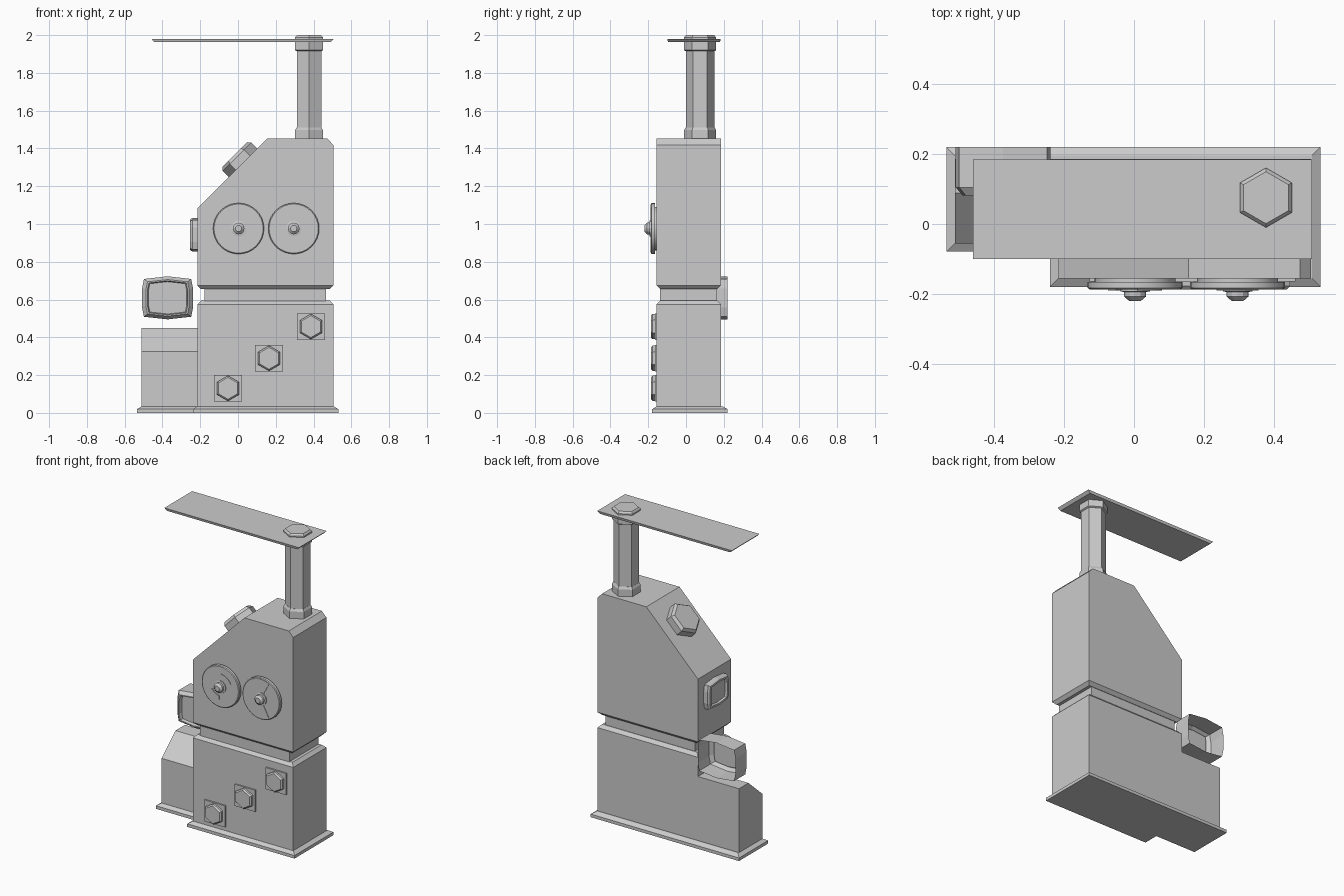
import bpy, bmesh, math
from mathutils import Vector

if "Cube" in bpy.data.objects:
    bpy.data.objects.remove(bpy.data.objects["Cube"])

X, Y, Z = Vector((1, 0, 0)), Vector((0, 1, 0)), Vector((0, 0, 1))


def stack(name, origin, u, v, outline, layers, open_back=False, smooth=False, bevel=None):
    """Loft a 2D outline along u x v; layers are (scale, height) pairs."""
    n = u.cross(v)
    o = Vector(origin)
    bm = bmesh.new()
    rings = []
    for s, h in layers:
        pts = outline(s) if callable(outline) else [(a * s, b * s) for a, b in outline]
        rings.append([bm.verts.new(o + u * a + v * b + n * h) for a, b in pts])
    for r0, r1 in zip(rings, rings[1:]):
        for i in range(len(r0)):
            j = (i + 1) % len(r0)
            bm.faces.new((r0[i], r0[j], r1[j], r1[i]))
    if not open_back:
        bm.faces.new(rings[0][::-1])
    bm.faces.new(rings[-1])
    bmesh.ops.recalc_face_normals(bm, faces=bm.faces)
    if bevel:
        z, width = bevel
        edges = [e for e in bm.edges if all(abs(w.co.z - z) < 1e-4 for w in e.verts)]
        bmesh.ops.bevel(bm, geom=edges, offset=width, segments=1, affect='EDGES')
    me = bpy.data.meshes.new(name)
    bm.to_mesh(me)
    bm.free()
    ob = bpy.data.objects.new(name, me)
    bpy.context.collection.objects.link(ob)
    if smooth:
        bpy.ops.object.select_all(action='DESELECT')
        ob.select_set(True)
        bpy.context.view_layer.objects.active = ob
        bpy.ops.object.shade_smooth_by_angle(angle=math.radians(30))
    return ob


def ngon(n, phase=0.0):
    return [(math.cos(math.tau * i / n + phase), math.sin(math.tau * i / n + phase)) for i in range(n)]


def rect(x0, x1, y0, y1):
    return [(x0, y0), (x1, y0), (x1, y1), (x0, y1)]


def sector(r0, r1, a0, a1, n=8):
    angs = [math.radians(a0 + (a1 - a0) * i / n) for i in range(n + 1)]
    return ([(r1 * math.cos(a), r1 * math.sin(a)) for a in angs] +
            [(r0 * math.cos(a), r0 * math.sin(a)) for a in reversed(angs)])


def plinth(m):
    # L-shaped footprint, grown by margin m
    return [(-.51 - m, -.055 - m), (-.215 - m, -.055 - m), (-.215 - m, -.155 - m),
            (.507 + m, -.155 - m), (.507 + m, .195 + m), (-.51 - m, .195 + m)]


# Base flange
stack("base_flange", (0, 0, 0), X, Y, plinth, [(.024, 0), (.024, .02), (0, .035)])

# Lower cabinet with chamfered top, and the neck above it
stack("lower_cabinet", (0, 0, .03), X, Y, rect(-.215, .505, -.155, .185), [(1, 0), (1, .565)],
      bevel=(.595, .02))
stack("neck", (0, 0, .58), X, Y, rect(-.177, .465, -.137, .162), [(1, 0), (1, .09)])

# Low side cabinet with a sloped front
stack("side_cabinet", (-.51, 0, 0), Y, Z,
      [(-.055, .03), (.185, .03), (.185, .45), (.088, .45), (-.055, .325)], [(1, 0), (1, .30)])

# Upper cabinet with slanted shoulder
stack("upper_cabinet", (0, .185, 0), X, Z,
      [(-.215, .655), (.505, .655), (.505, 1.418), (.473, 1.452), (.155, 1.452), (-.215, 1.082)],
      [(1, 0), (1, .34)], bevel=(.655, .02))

# Hexagonal chimney with collars and the flat top plate
HEX_Y = ngon(6, math.pi / 6)
PIPE = (.376, .075, 0)
stack("pipe", PIPE, X, Y, HEX_Y, [(.075, 1.44), (.075, 1.95)])
stack("pipe_lower_collar", PIPE, X, Y, HEX_Y, [(.085, 1.44), (.085, 1.497), (.076, 1.512)])
stack("pipe_upper_collar", PIPE, X, Y, HEX_Y, [(.076, 1.915), (.085, 1.92), (.085, 1.988), (.074, 2.0)])
stack("top_plate", (.0245, .0425, 0), X, Y, rect(-.483, .483, -.142, .142), [(.965, 1.963), (1, 1.98)])

# Hexagonal cap on the slanted shoulder
slope = Vector((1, 0, 1)).normalized()
stack("shoulder_cap", (.03, .015, 1.32), slope, Y, ngon(6),
      [(.107, -.01), (.107, .05), (.092, .068)])

# Bulged screens: a small one on the side, a larger open-backed one
TV = [(.135, -.05), (.135, .05), (.125, .1), (0, .114), (-.125, .1),
      (-.135, .05), (-.135, -.05), (-.125, -.1), (0, -.114), (.125, -.1)]
stack("side_screen", (-.21, .02, .943), -Y, Z, [(a * .78, b * .78) for a, b in TV],
      [(1, 0), (1, .032), (.92, .043), (.78, .043), (.74, .03)])
stack("rear_screen", (-.373, .219, .609), X, Z, TV,
      [(1, 0), (1, .115), (.85, .138), (.79, .138), (.75, .118)], open_back=True)

# Two round dials with hubs and raised markings
for side, cx, marks in (("left", .003, [(.06, .085, 25, 85), (.06, .085, 205, 265)]),
                        ("right", .295, [(.042, .128, 62, 118), (.042, .128, 242, 298)])):
    c = (cx, 0, .976)
    stack(side + "_dial_backing", c, X, Z, ngon(32), [(.115, .15), (.115, .168)], smooth=True)
    stack(side + "_dial", c, X, Z, ngon(32), [(.135, .165), (.135, .182), (.13, .186)], smooth=True)
    stack(side + "_dial_hub", c, X, Z, ngon(12),
          [(.042, .18), (.042, .192), (.031, .194), (.031, .207), (.017, .219)])
    for i, m in enumerate(marks):
        stack(f"{side}_dial_mark_{i + 1}", c, X, Z, sector(*m), [(1, .183), (1, .189)])

# Diagonal row of hexagonal bolts on square plates
for i, (bx, bz) in enumerate(((.386, .457), (.164, .289), (-.053, .13))):
    c = (bx, 0, bz)
    stack(f"bolt_plate_{i + 1}", c, X, Z, rect(-.074, .074, -.07, .07), [(1, .15), (1, .164)])
    stack(f"bolt_{i + 1}", c, X, Z, HEX_Y, [(.067, .16), (.067, .177), (.058, .186)])
